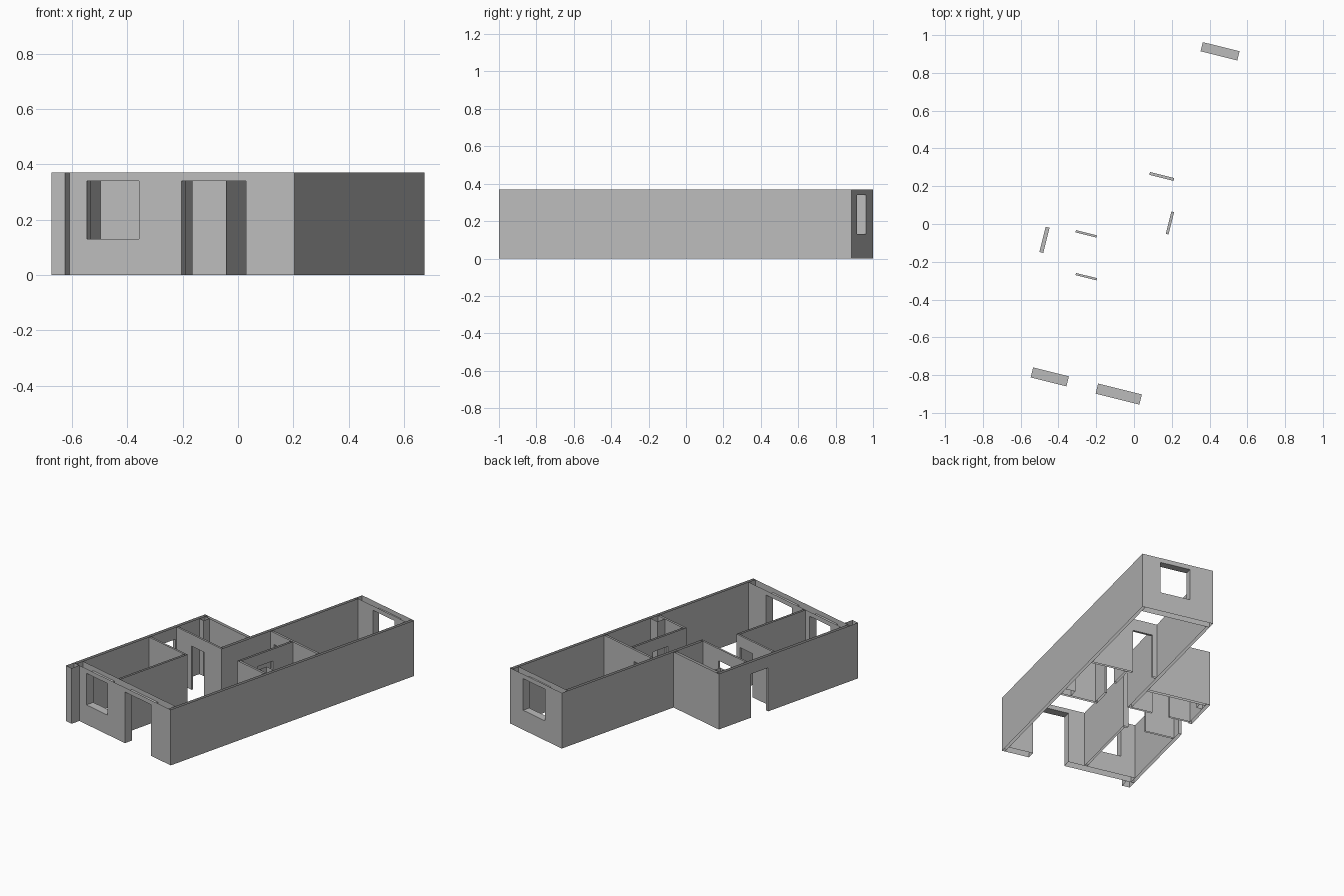
import bpy, bmesh, math
from mathutils import Vector

cube = bpy.data.objects.get("Cube")
if cube:
    bpy.data.objects.remove(cube, do_unlink=True)

HEIGHT = 0.37
DOOR = (0, 0.29)
ENTRANCE = (0, 0.34)
WINDOW = (0.13, 0.34)

grey = bpy.data.materials.new("wall grey")
grey.use_nodes = True
grey.diffuse_color = (0.5, 0.5, 0.5, 1)
grey.node_tree.nodes["Principled BSDF"].inputs["Base Color"].default_value = (0.5, 0.5, 0.5, 1)


def wall(name, axis, start, end, near, far, openings=(), ends=""):
    """Open-topped hollow wall. Plan axes: 'w' runs west, 'n' runs north."""
    bm = bmesh.new()

    def point(l, t, z):
        return Vector((-l, t, z)) if axis == "w" else Vector((-t, l, z))

    def quad(corners, facing):
        pts = [point(*c) for c in corners]
        normal = (pts[1] - pts[0]).cross(pts[2] - pts[1])
        if normal.dot(point(*facing)) < 0:
            pts.reverse()
        bm.faces.new([bm.verts.new(p) for p in pts])

    def across(l, z0, z1, sign):
        quad([(l, near, z0), (l, far, z0), (l, far, z1), (l, near, z1)], (sign, 0, 0))

    def level(l0, l1, z, sign):
        quad([(l0, near, z), (l1, near, z), (l1, far, z), (l0, far, z)], (0, 0, sign))

    # long sides, split around the openings
    ls = sorted({start, end} | {v for s, e, _ in openings for v in (s, e)})
    zs = sorted({0, HEIGHT} | {v for _, _, span in openings for v in span})
    for l0, l1 in zip(ls, ls[1:]):
        for z0, z1 in zip(zs, zs[1:]):
            if any(s <= l0 < e and b <= z0 < t for s, e, (b, t) in openings):
                continue
            for side, sign in ((near, -1), (far, 1)):
                quad([(l0, side, z0), (l1, side, z0), (l1, side, z1), (l0, side, z1)],
                     (0, sign, 0))
    # jambs, heads and sills
    for s, e, (b, t) in openings:
        across(s, b, t, 1)
        across(e, b, t, -1)
        level(s, e, t, -1)
        if b > 0:
            level(s, e, b, 1)
    if "a" in ends:
        across(start, 0, HEIGHT, -1)
    if "b" in ends:
        across(end, 0, HEIGHT, 1)

    bmesh.ops.remove_doubles(bm, verts=bm.verts, dist=0.0001)
    bmesh.ops.dissolve_limit(bm, angle_limit=0.01, verts=bm.verts, edges=bm.edges)
    mesh = bpy.data.meshes.new(name)
    bm.to_mesh(mesh)
    bm.free()
    mesh.materials.append(grey)
    obj = bpy.data.objects.new(name, mesh)
    obj.location = (0.205, -1, 0)
    obj.rotation_euler.z = -math.radians(14)
    bpy.context.collection.objects.link(obj)


# outer shell
wall("east_wall", "n", 0, 1.943, 0, 0.02, ends="ab")
wall("front_wall", "w", 0.02, 0.87, 0, 0.055,
     [(0.182, 0.421, ENTRANCE), (0.58, 0.775, WINDOW)])
wall("back_wall", "w", 0.02, 0.475, 1.893, 1.943, [(0.12, 0.32, WINDOW)], "b")
wall("west_wall", "n", 0, 1.05, 0.87, 0.891, [(0.656, 0.793, DOOR)], "ab")
wall("wing_back_wall", "w", 0.475, 0.87, 1.03, 1.05)
wall("front_pier", "w", 0.84, 0.891, -0.062, 0, ends="ab")

# inner partitions
wall("spine_wall", "n", 0.815, 1.893, 0.455, 0.475)
wall("wing_room_wall", "w", 0.455, 0.87, 0.803, 0.815, [(0.616, 0.731, DOOR)], "a")
wall("front_room_back_wall", "w", 0.53, 0.87, 0.583, 0.595, [(0.561, 0.676, DOOR)], "a")
wall("front_room_side_wall", "n", 0.055, 0.583, 0.53, 0.545)
wall("back_room_wall", "w", 0.02, 0.455, 1.193, 1.208, [(0.293, 0.425, DOOR)])
wall("small_room_front_wall", "w", 0.02, 0.265, 0.765, 0.78, ends="b")
wall("small_room_side_wall", "n", 0.78, 1.193, 0.25, 0.265, [(0.911, 1.033, DOOR)])

# corner ducts
wall("small_room_duct", "w", 0.02, 0.085, 0.78, 0.84, ends="ab")
wall("wing_duct", "w", 0.83, 0.87, 0.985, 1.03, ends="ab")
